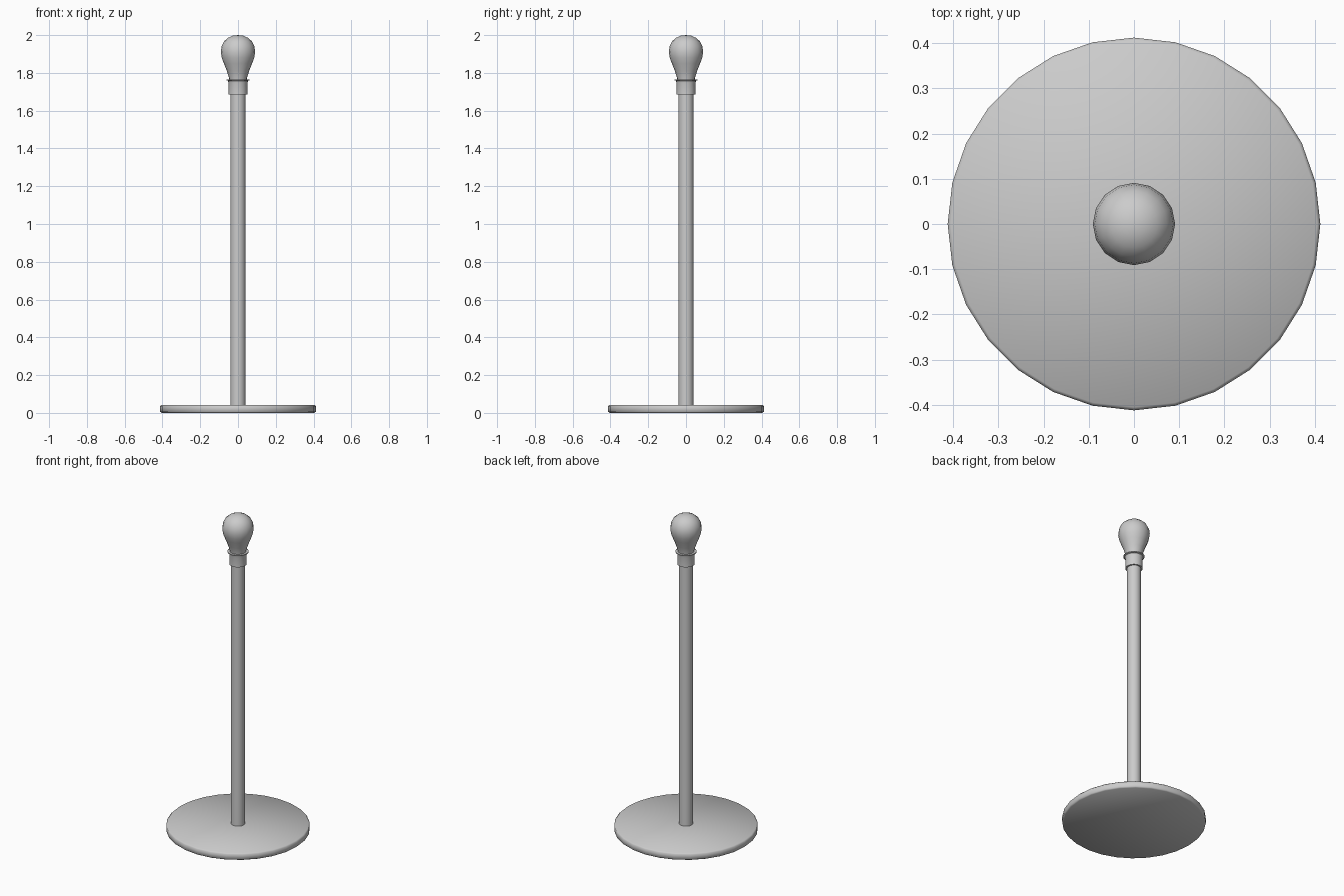
import bpy, bmesh, math

if "Cube" in bpy.data.objects:
    bpy.data.objects.remove(bpy.data.objects["Cube"])


def lathe(name, profile, sides):
    """Revolve a (radius, height) profile around z."""
    bm = bmesh.new()
    rings = []
    for r, z in profile:
        if r == 0:
            rings.append([bm.verts.new((0, 0, z))] * sides)
        else:
            rings.append([bm.verts.new((r * math.cos(2 * math.pi * i / sides),
                                        r * math.sin(2 * math.pi * i / sides), z))
                          for i in range(sides)])
    for low, high in zip(rings, rings[1:]):
        for i in range(sides):
            j = (i + 1) % sides
            quad = [low[i], low[j], high[j], high[i]]
            bm.faces.new(list(dict.fromkeys(quad)))
    bmesh.ops.recalc_face_normals(bm, faces=bm.faces)
    mesh = bpy.data.meshes.new(name)
    bm.to_mesh(mesh)
    bm.free()
    obj = bpy.data.objects.new(name, mesh)
    bpy.context.collection.objects.link(obj)
    bpy.ops.object.select_all(action='DESELECT')
    obj.select_set(True)
    bpy.context.view_layer.objects.active = obj
    bpy.ops.object.shade_smooth_by_angle(angle=math.radians(50))
    return obj


# Round foot with slightly softened rims
lathe("base", [(0, 0), (0.405, 0), (0.412, 0.006), (0.412, 0.036),
               (0.405, 0.043), (0, 0.043)], 28)

# Straight pole
lathe("pole", [(0, 0.04), (0.04, 0.04), (0.04, 1.69), (0, 1.69)], 16)

# Bulb socket with a thin flange at its rim
lathe("socket", [(0, 1.685), (0.05, 1.685), (0.05, 1.745), (0.053, 1.758),
                 (0.061, 1.761), (0.061, 1.766), (0.047, 1.766), (0, 1.766)], 20)

# Pear-shaped light bulb
lathe("bulb", [(0, 1.75), (0.045, 1.75), (0.048, 1.775), (0.059, 1.81),
               (0.075, 1.85), (0.086, 1.88), (0.091, 1.91), (0.087, 1.94),
               (0.073, 1.968), (0.052, 1.986), (0.027, 1.997), (0, 2.0)], 16)
